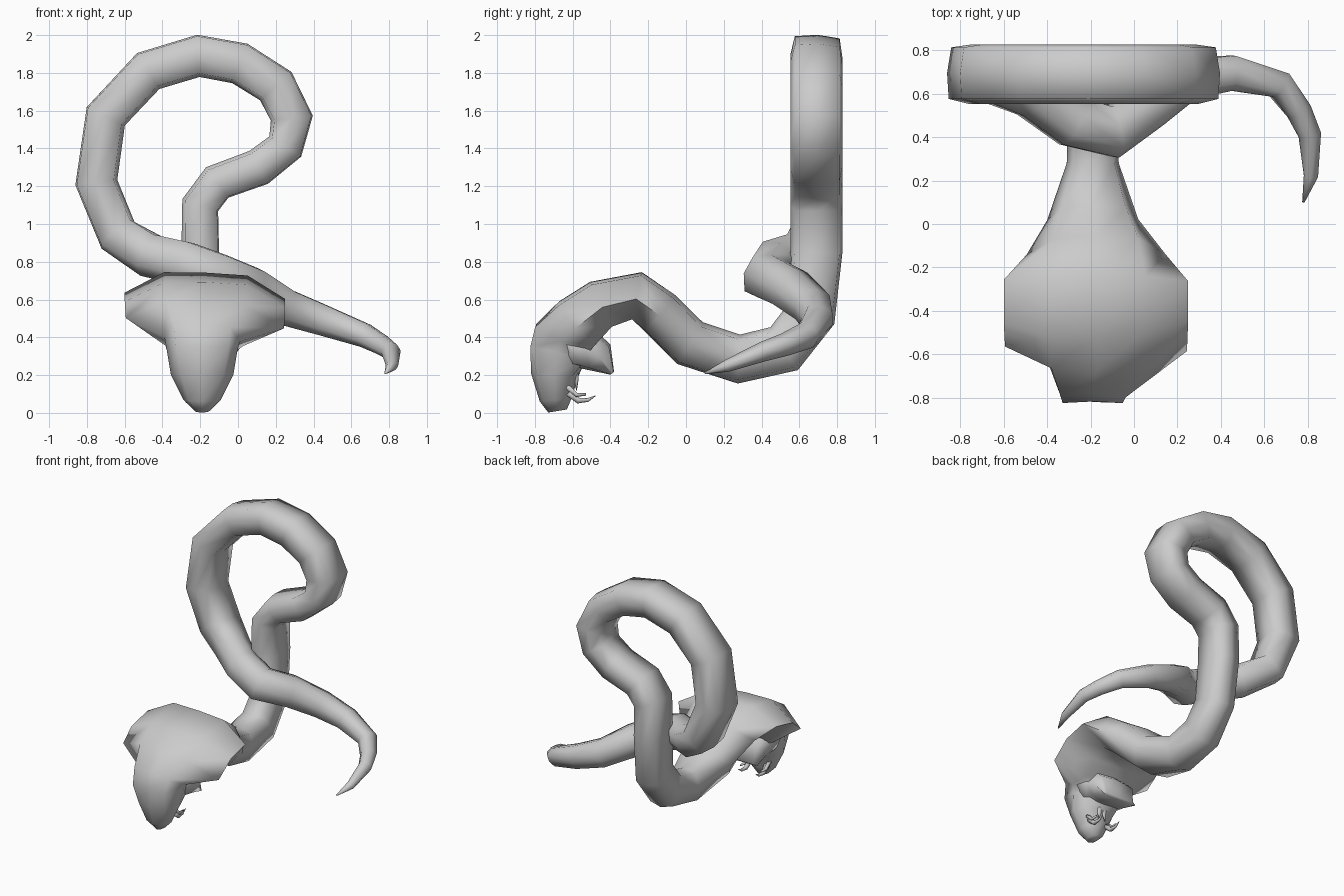
import bpy, bmesh
from mathutils import Vector


def tube(name, sections, sides_dir=Vector((1, 0, 0))):
    """Eight-sided skin over (point, half width, half thickness, corner x, corner n)."""
    bm = bmesh.new()
    pts = [s[0] for s in sections]
    lat, prev, rings = sides_dir.copy(), None, []
    for i, (p, w, n, cl, cn) in enumerate(sections):
        before = (p - pts[i - 1]).normalized() if i else Vector()
        after = (pts[i + 1] - p).normalized() if i < len(pts) - 1 else Vector()
        t = (before + after).normalized()
        if prev:
            lat = prev.rotation_difference(t) @ lat
        lat = (lat - t * lat.dot(t)).normalized()
        nor = t.cross(lat)
        prev = t
        prof = [(1, 0), (cl, cn), (0, 1), (-cl, cn), (-1, 0), (-cl, -cn), (0, -1), (cl, -cn)]
        rings.append([bm.verts.new(p + lat * a * w + nor * b * n) for a, b in prof])
    for r, q in zip(rings, rings[1:]):
        for k in range(8):
            m = (k + 1) % 8
            bm.faces.new((r[k], r[m], q[m], q[k]))
    bm.faces.new(rings[0][::-1])
    bm.faces.new(rings[-1])
    bmesh.ops.recalc_face_normals(bm, faces=bm.faces)
    me = bpy.data.meshes.new(name)
    bm.to_mesh(me)
    bm.free()
    ob = bpy.data.objects.new(name, me)
    bpy.context.collection.objects.link(ob)
    bpy.ops.object.select_all(action='DESELECT')
    ob.select_set(True)
    bpy.context.view_layer.objects.active = ob
    bpy.ops.object.shade_smooth_by_angle(angle=1.8)
    return ob


CX = -0.19

# Head, hood and neck: y, z, half width, half thickness, corner x, corner n
front = [
    (-0.68, 0.01, 0.04, 0.05, 0.7, 0.7),
    (-0.69, 0.07, 0.10, 0.085, 0.7, 0.75),
    (-0.695, 0.20, 0.165, 0.125, 0.7, 0.75),
    (-0.675, 0.32, 0.185, 0.145, 0.75, 1.05),
    (-0.66, 0.39, 0.20, 0.14, 0.75, 1.1),
    (-0.575, 0.475, 0.42, 0.15, 0.5, 0.95),
    (-0.45, 0.575, 0.425, 0.13, 0.5, 0.95),
    (-0.26, 0.62, 0.425, 0.125, 0.52, 0.95),
    (-0.14, 0.53, 0.32, 0.125, 0.6, 0.9),
    (0.02, 0.37, 0.21, 0.13, 0.7, 0.85),
    (0.28, 0.285, 0.12, 0.13, 0.78, 0.82),
    (0.52, 0.34, 0.115, 0.135, 0.82, 0.82),
    (0.66, 0.52, 0.105, 0.135, 0.84, 0.84),
]
secs = [(Vector((CX + (0.015 if w > 0.3 else 0), y, z)), w, n, a, b)
        for y, z, w, n, a, b in front]

# Upright coil: x, z
coil = [(-0.2, 0.85), (-0.2, 1.1), (-0.11, 1.22), (0.11, 1.3), (0.25, 1.41), (0.285, 1.56),
        (0.2, 1.73), (0.01, 1.85), (-0.21, 1.89), (-0.475, 1.81), (-0.7, 1.57),
        (-0.75, 1.22), (-0.635, 0.94)]
secs += [(Vector((x, 0.69, z)), 0.1 if i < 5 else 0.112, 0.138, 0.88, 0.86)
         for i, (x, z) in enumerate(coil)]

# Tail wrapping across the front of the upright: x, y, z, radius
tail = [(-0.46, 0.60, 0.83, 0.12), (-0.28, 0.47, 0.79, 0.12), (-0.10, 0.425, 0.72, 0.125),
        (0.07, 0.55, 0.66, 0.115),
        (0.25, 0.67, 0.56, 0.10), (0.45, 0.695, 0.49, 0.084), (0.67, 0.64, 0.41, 0.066),
        (0.76, 0.52, 0.36, 0.055), (0.81, 0.41, 0.325, 0.048),
        (0.815, 0.22, 0.25, 0.03), (0.78, 0.1, 0.21, 0.005)]
secs += [(Vector((x, y, z)), r, r, 0.78, 0.78) for x, y, z, r in tail]
tube("snake_body", secs)

# Open lower jaw
jaw = [(-0.64, 0.37, 0.19, 0.12), (-0.53, 0.34, 0.19, 0.11),
       (-0.46, 0.295, 0.175, 0.09), (-0.39, 0.21, 0.15, 0.012)]
tube("lower_jaw", [(Vector((CX, y, z)), w, n, 0.8, 0.85) for y, z, w, n in jaw])

# Fangs and forked tongue, mirrored left and right
fang = [(-0.62, 0.11, 0.022), (-0.57, 0.065, 0.016), (-0.52, 0.068, 0.01), (-0.48, 0.09, 0.002)]
tongue = [(-0.585, 0.27, 0.02, 0.025), (-0.58, 0.18, 0.02, 0.02), (-0.58, 0.12, 0.03, 0.004)]
for side in (-1, 1):
    tube("fang", [(Vector((CX + side * 0.075, y, z)), r, r, 0.7, 0.7) for y, z, r in fang])
    tube("small_tooth", [(Vector((CX + side * 0.09, y - 0.01, z + 0.03)), r * .7, r * .7, 0.7, 0.7)
                         for y, z, r in fang[:3]])
    tube("tongue_fork", [(Vector((CX + side * o, y, z)), r, r * .6, 0.7, 0.7)
                         for y, z, o, r in tongue])
